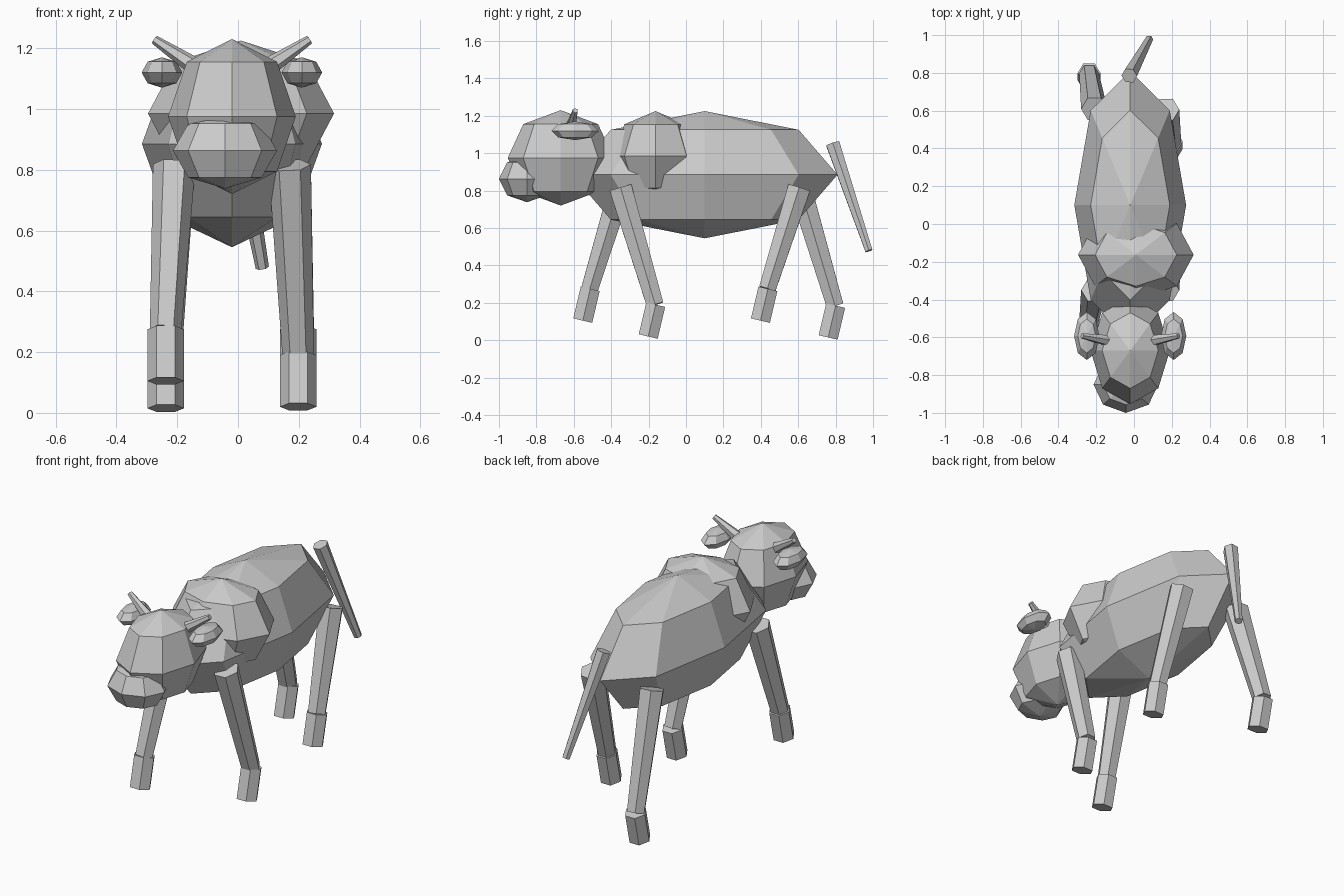
import bpy
import bmesh
from math import pi
from mathutils import Matrix, Vector

cube = bpy.data.objects.get("Cube")
if cube:
    bpy.data.objects.remove(cube, do_unlink=True)

GREY = (0.6, 0.6, 0.6, 1.0)
grey = bpy.data.materials.new("plain grey")
grey.use_nodes = True
grey.diffuse_color = GREY
grey.node_tree.nodes["Principled BSDF"].inputs["Base Color"].default_value = GREY

MID = -0.02  # x of the animal's plane of symmetry


def finish(name, bm):
    mesh = bpy.data.meshes.new(name)
    bm.to_mesh(mesh)
    bm.free()
    mesh.materials.append(grey)
    obj = bpy.data.objects.new(name, mesh)
    bpy.context.collection.objects.link(obj)
    return obj


def blob(name, center, radii):
    """Low-poly ellipsoid with eight sides and four bands."""
    bm = bmesh.new()
    place = Matrix.Translation(center) @ Matrix.Diagonal((*radii, 1))
    bmesh.ops.create_uvsphere(bm, u_segments=8, v_segments=4, radius=1, matrix=place)
    return finish(name, bm)


def rod(name, start, end, r_start, r_end):
    """Six-sided tapered rod between two points."""
    start, end = Vector(start), Vector(end)
    axis = end - start
    down = Vector((0, 0, -1 if axis.z < 0 else 1))
    turn = down.rotation_difference(axis).to_matrix().to_4x4()
    place = Matrix.Translation((start + end) / 2) @ turn @ Matrix.Rotation(pi / 6, 4, "Z")
    r_low, r_high = (r_end, r_start) if axis.z < 0 else (r_start, r_end)
    bm = bmesh.new()
    bmesh.ops.create_cone(bm, cap_ends=True, segments=6, radius1=r_low, radius2=r_high,
                          depth=axis.length, matrix=place)
    return finish(name, bm)


# Trunk, shoulder hump, head and muzzle
blob("body", (MID, 0.1, 0.885), (0.296, 0.71, 0.34))
blob("shoulder_hump", (0.01, -0.163, 0.985), (0.306, 0.235, 0.24))
blob("head", (MID, -0.67, 0.975), (0.21, 0.283, 0.255))
blob("muzzle", (-0.043, -0.85, 0.863), (0.171, 0.15, 0.125))

# Ears and horns
for side, s in (("left", 1), ("right", -1)):
    blob("ear_" + side, (MID + s * 0.23, -0.593, 1.12), (0.067, 0.127, 0.05))
    rod("horn_" + side, (MID + s * 0.1, -0.62, 1.125),
        (MID + s * 0.255, -0.592, 1.228), 0.033, 0.015)

# Walking legs: side, hip y, foot y, ankle height
legs = {
    "front_left": (1, -0.35, -0.165, 0.19),
    "front_right": (-1, -0.35, -0.515, 0.275),
    "rear_left": (1, 0.605, 0.435, 0.275),
    "rear_right": (-1, 0.61, 0.797, 0.185),
}
for name, (s, hip, foot, ankle) in legs.items():
    x_hip, x_foot = MID + s * 0.19, MID + s * 0.218
    rod("leg_" + name, (x_hip, hip, 0.815), (x_foot, foot, ankle), 0.07, 0.052)
    rod("hoof_" + name, (x_foot, foot + 0.003, ankle),
        (x_foot, foot - 0.037, ankle - 0.17), 0.06, 0.06)

# Tail swung to one side
rod("tail", (-0.025, 0.785, 1.05), (0.08, 0.978, 0.478), 0.042, 0.022)
